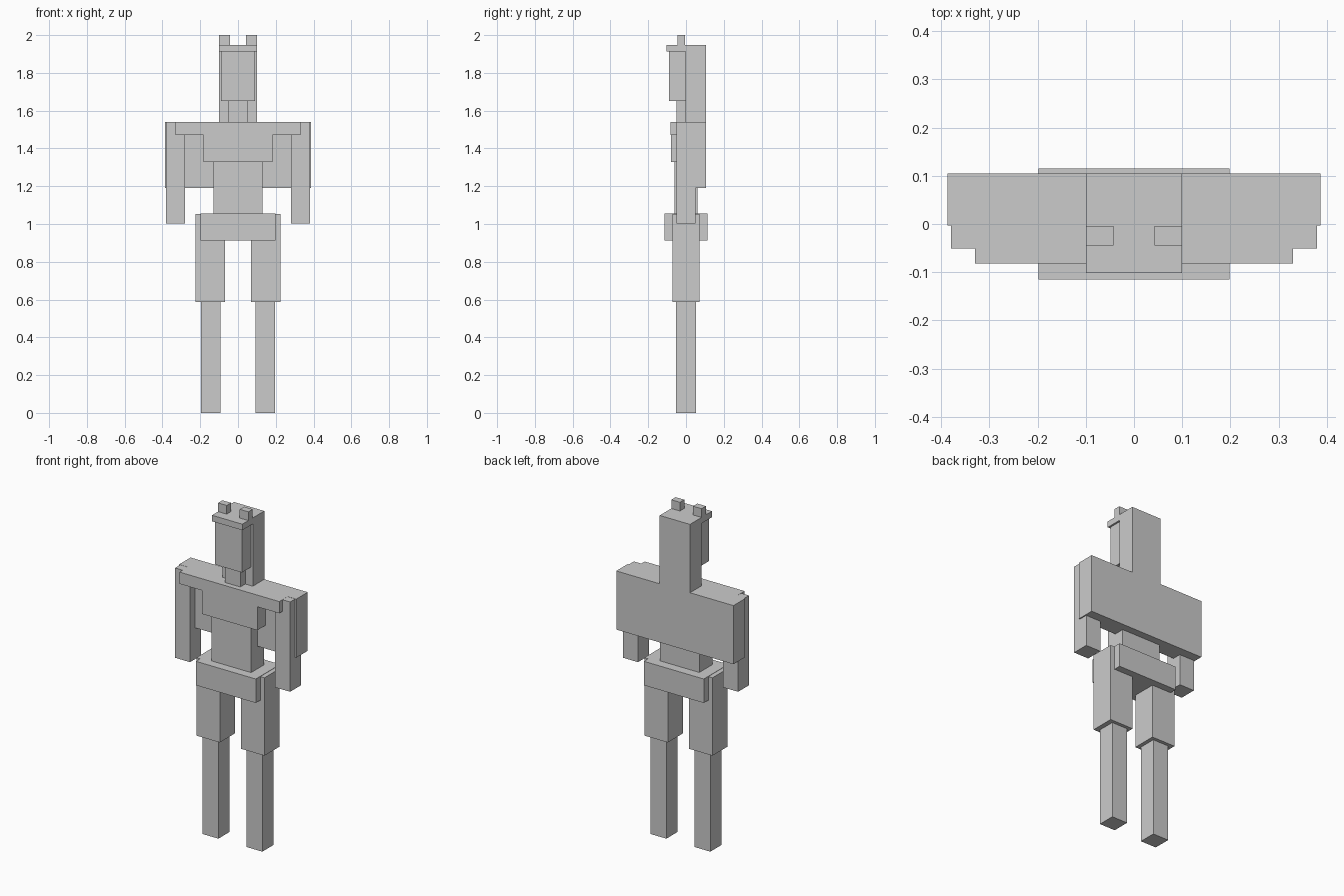
import bpy
import bmesh

if "Cube" in bpy.data.objects:
    bpy.data.objects.remove(bpy.data.objects["Cube"])


def box(name, x, y, z):
    """Box from (min, max) ranges on each axis."""
    bm = bmesh.new()
    bmesh.ops.create_cube(bm, size=1)
    for v in bm.verts:
        v.co = [r[0] if c < 0 else r[1] for c, r in zip(v.co, (x, y, z))]
    mesh = bpy.data.meshes.new(name)
    bm.to_mesh(mesh)
    bm.free()
    obj = bpy.data.objects.new(name, mesh)
    bpy.context.collection.objects.link(obj)
    return obj


def centred(name, half_width, y, z):
    return box(name, (-half_width, half_width), y, z)


def pair(name, x, y, z):
    box("right_" + name, x, y, z)
    box("left_" + name, (-x[1], -x[0]), y, z)


# Legs
pair("lower_leg", (0.093, 0.197), (-0.052, 0.052), (0, 0.588))
pair("thigh", (0.07, 0.225), (-0.072, 0.072), (0.588, 1.053))

# Body
centred("belt", 0.198, (-0.115, 0.115), (0.912, 1.055))
centred("waist", 0.13, (-0.062, 0.06), (1.0, 1.33))
centred("chest", 0.183, (-0.079, 0.07), (1.328, 1.538))
centred("shoulder_bar", 0.33, (-0.082, 0.07), (1.47, 1.54))
pair("arm", (0.281, 0.38), (-0.051, 0.051), (1.003, 1.539))

# Cape and long hair behind
centred("cape", 0.387, (-0.003, 0.105), (1.19, 1.54))
centred("back_hair", 0.1, (-0.003, 0.105), (1.54, 1.948))

# Head
centred("neck", 0.05, (-0.05, 0.05), (1.5, 1.66))
centred("face", 0.089, (-0.09, 0.0), (1.652, 1.912))
centred("fringe", 0.1, (-0.102, 0.0), (1.912, 1.948))
pair("ear", (0.043, 0.1), (-0.045, -0.004), (1.948, 2.0))
